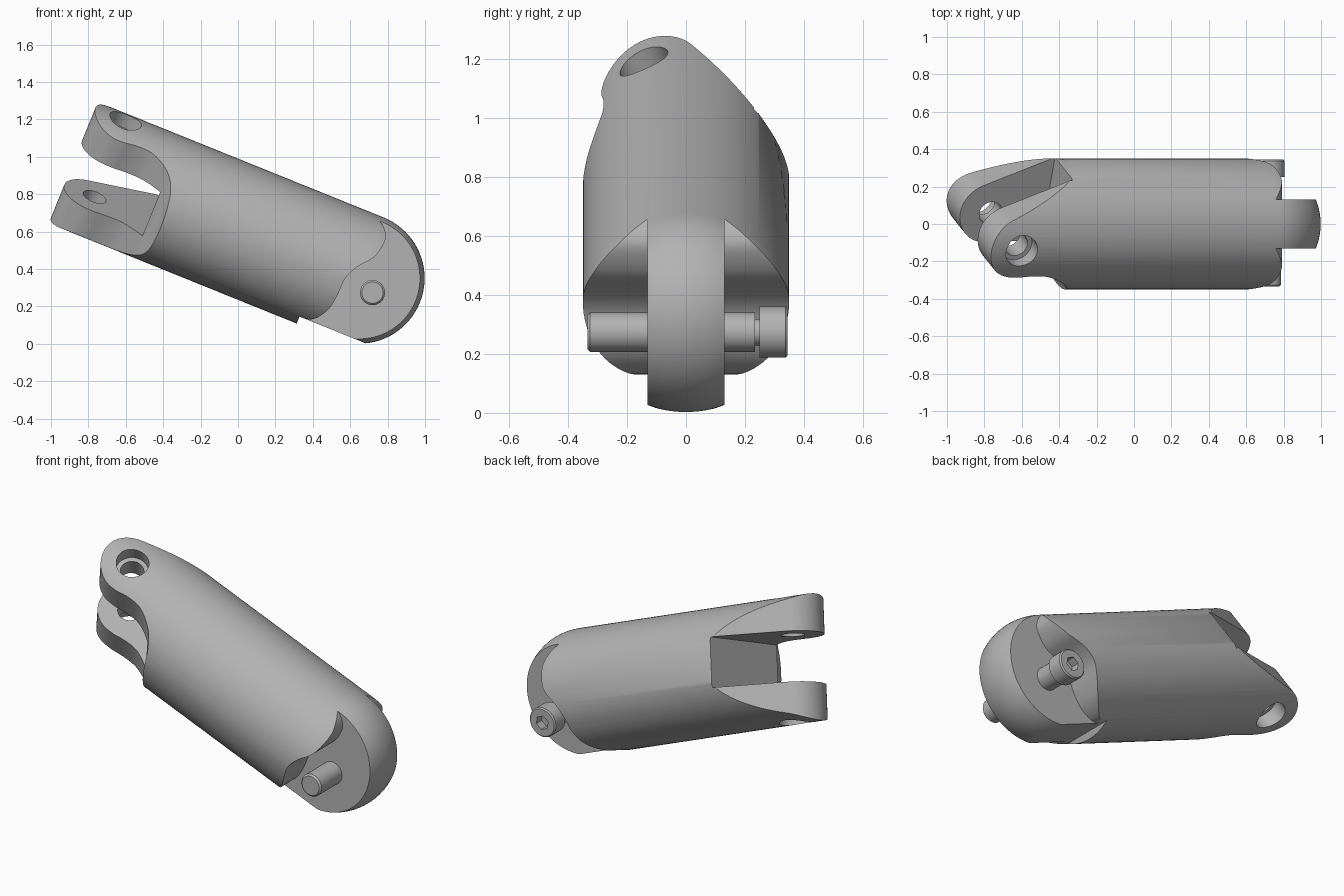
import bpy, bmesh, math
from mathutils import Matrix, Vector

cube = bpy.data.objects.get("Cube")
if cube:
    bpy.data.objects.remove(cube, do_unlink=True)

# One plain grey material
grey = bpy.data.materials.new("matte grey")
grey.use_nodes = True
COLOUR = (0.45, 0.45, 0.45, 1)
grey.diffuse_color = COLOUR
grey.node_tree.nodes["Principled BSDF"].inputs["Base Color"].default_value = COLOUR

# Parts are built with their long axis on x, then tipped into place
R = 0.35            # body radius
BALL = 0.469        # centre of the rounded end
LUG = -1.005        # fork hole position
TILT = Matrix.Translation((0.213, 0, 0.527)) @ Matrix.Rotation(math.radians(22), 4, 'Y')
FORK = Matrix.Rotation(math.radians(25), 4, 'X')
ALONG_Y = Matrix.Rotation(math.radians(-90), 4, 'X')


def make(name, bm, matrix=None):
    bmesh.ops.recalc_face_normals(bm, faces=bm.faces)
    if matrix is not None:
        bm.transform(matrix)
    mesh = bpy.data.meshes.new(name)
    bm.to_mesh(mesh)
    bm.free()
    mesh.materials.append(grey)
    ob = bpy.data.objects.new(name, mesh)
    bpy.context.collection.objects.link(ob)
    return ob


def prism(name, points, low, high, matrix=None):
    """Extrude a plan outline along z between two heights."""
    bm = bmesh.new()
    face = bm.faces.new([bm.verts.new((a, b, low)) for a, b in points])
    out = bmesh.ops.extrude_face_region(bm, geom=[face])
    verts = [g for g in out["geom"] if isinstance(g, bmesh.types.BMVert)]
    bmesh.ops.translate(bm, verts=verts, vec=(0, 0, high - low))
    return make(name, bm, matrix)


def lathe(name, profile, matrix=None, steps=64):
    """Spin (radius, height) points around z."""
    bm = bmesh.new()
    verts = [bm.verts.new((r, 0, h)) for r, h in profile]
    edges = [bm.edges.new(pair) for pair in zip(verts, verts[1:])]
    bmesh.ops.spin(bm, geom=verts + edges, cent=(0, 0, 0), axis=(0, 0, 1),
                   angle=math.tau, steps=steps)
    bmesh.ops.remove_doubles(bm, verts=bm.verts, dist=0.0001)
    return make(name, bm, matrix)


def circle(radius, sides, x=0):
    return [(x + radius * math.cos(math.tau * i / sides),
             radius * math.sin(math.tau * i / sides)) for i in range(sides)]


def rect(a, b, c, d):
    return [(a, c), (b, c), (b, d), (a, d)]


def smooth_curve(pts, steps=5):
    """Catmull-Rom curve through the points."""
    p = [Vector(q) for q in [pts[0]] + pts + [pts[-1]]]
    out = []
    for a, b, c, d in zip(p, p[1:], p[2:], p[3:]):
        for i in range(steps):
            t = i / steps
            out.append((2 * b + (c - a) * t + (2 * a - 5 * b + 4 * c - d) * t * t
                        + (3 * b - a - 3 * c + d) * t ** 3) / 2)
    return [tuple(q) for q in out] + [tuple(p[-1])]


def boolean(target, tool, operation='DIFFERENCE'):
    mod = target.modifiers.new("cut", 'BOOLEAN')
    mod.operation = operation
    mod.solver = 'EXACT'
    mod.object = tool
    bpy.context.view_layer.objects.active = target
    bpy.ops.object.modifier_apply(modifier=mod.name)
    bpy.data.objects.remove(tool, do_unlink=True)


def finish(ob):
    ob.matrix_world = TILT
    bpy.ops.object.select_all(action='DESELECT')
    ob.select_set(True)
    bpy.context.view_layer.objects.active = ob
    bpy.ops.object.shade_smooth_by_angle(angle=math.radians(30))


# Body: a long round bar with a ball end
dome = [(R * math.cos(a), BALL + R * math.sin(a))
        for a in [math.pi / 2 * i / 20 for i in range(20)]]
body = lathe("finger_body", [(0, -1.3), (R, -1.3)] + dome + [(0, BALL + R)],
             Matrix.Rotation(math.radians(90), 4, 'Y'), 96)

# Fork outline: round nose, scooped on one side, straight taper on the other
scoop = smooth_curve([(-0.97, -0.175), (-0.89, -0.165), (-0.8, -0.173),
                      (-0.7, -0.225), (-0.64, -0.29), (-0.61, -0.37)])
nose = [(LUG + 0.175 * math.cos(a), 0.175 * math.sin(a))
        for a in [math.radians(112 + 158 * i / 24) for i in range(25)]]
outline = nose + scoop + [(-0.6, -0.5), (1, -0.5), (1, 0.5), (-0.64, 0.5), (-0.64, 0.35)]
boolean(body, prism("fork_outline", outline, -0.5, 0.5, FORK), 'INTERSECT')

# Slot between the two lugs
boolean(body, prism("slot", rect(-1.5, -0.69, -0.6, 0.6), -0.14, 0.14, FORK))

# Hinge hole with a counterbore in each lug
boolean(body, prism("hinge_hole", circle(0.065, 40, LUG), -0.6, 0.6, FORK))
for low, high in ((0.26, 0.6), (-0.6, -0.26)):
    boolean(body, prism("counterbore", circle(0.09, 40, LUG), low, high, FORK))

# Side scoops that leave the tongue at the ball end
cheek = smooth_curve([(0.4, 0.34), (0.455, 0.325), (0.5, 0.29), (0.522, 0.237),
                      (0.502, 0.137), (0.436, 0.051), (0.4, -0.03), (0.395, -0.131),
                      (0.377, -0.221), (0.323, -0.295), (0.25, -0.315)])
cheek += [(0.25, -0.5), (1, -0.5), (1, 0.5), (0.4, 0.5)]
UPRIGHT = Matrix.Rotation(math.radians(90), 4, 'X')
for low, high in ((0.13, 0.6), (-0.6, -0.13)):
    boolean(body, prism("cheek_cut", cheek, low, high, UPRIGHT))

# Flat on the underside of the tongue
boolean(body, prism("tongue_flat", rect(0.25, 1, -0.6, 0.6), -0.6, -0.31))
finish(body)

# Hinge pin with chamfered end, neck and socket head
PIN = Matrix.Translation((0.564, 0, -0.045)) @ ALONG_Y
pin = lathe("hinge_pin", [(0, -0.335), (0.057, -0.335), (0.067, -0.325), (0.067, 0.235),
                          (0.045, 0.235), (0.045, 0.25), (0.087, 0.25), (0.087, 0.338),
                          (0.08, 0.345), (0, 0.345)], PIN, 40)
boolean(pin, prism("hex_socket", circle(0.042, 6), 0.295, 0.5, PIN))
finish(pin)
